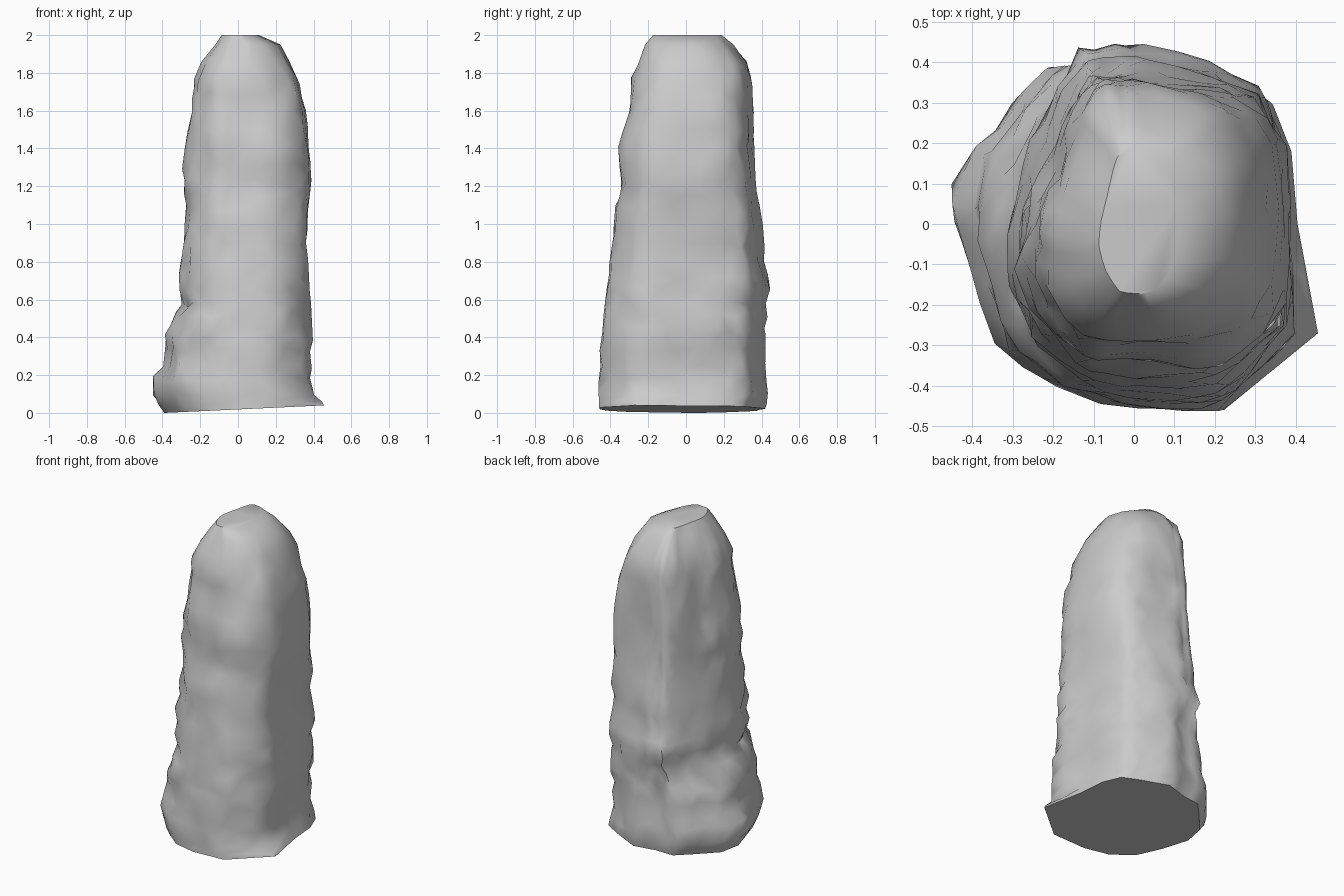
import bpy, bmesh, random
from mathutils import Vector, noise

if "Cube" in bpy.data.objects:
    bpy.data.objects.remove(bpy.data.objects["Cube"])

random.seed(4)
SEG = 32

# Outlines seen from above: foot of the rock and its upper part (matching corners)
LOW = [(.40, 0), (.385, .2), (.34, .33), (.24, .39), (.08, .47), (-.06, .43), (-.2, .42), (-.3, .32),
       (-.43, .18), (-.46, .03), (-.4, -.15), (-.32, -.31), (-.18, -.41), (0, -.455), (.22, -.46), (.45, -.27)]
HIGH = [(.355, 0), (.345, .19), (.30, .29), (.18, .345), (0, .365), (-.06, .37), (-.11, .37), (-.17, .26),
        (-.22, .13), (-.265, .02), (-.295, -.1), (-.23, -.21), (-.12, -.30), (0, -.305), (.2, -.32), (.345, -.2)]

# Silhouette rows: z, value at minus side, value at plus side
X_ROWS = [(0, .39, .455), (.04, .42, .445), (.1, .46, .42), (.2, .45, .395), (.25, .41, .4), (.4, .4, .405),
          (.44, .36, .405), (.5, .35, .4), (.58, .315, .395), (.63, .335, .39), (.75, .335, .38), (.9, .31, .37),
          (1.05, .295, .375), (1.2, .30, .39), (1.35, .29, .385), (1.5, .28, .365), (1.6, .268, .355),
          (1.75, .25, .325), (1.85, .205, .28), (1.95, .135, .215), (2, .09, .11)]
Y_ROWS = [(0, .46, .42), (.1, .46, .44), (.3, .455, .42), (.58, .44, .43), (.67, .43, .46), (.8, .41, .41),
          (1, .385, .415), (1.1, .37, .385), (1.18, .345, .37), (1.4, .355, .36), (1.6, .315, .355),
          (1.75, .30, .36), (1.85, .265, .33), (1.95, .22, .25), (2, .18, .19)]
HEIGHTS = [0, .04, .1, .18, .25, .33, .4, .45, .52, .58, .65, .72, .8, .89, .98, 1.08, 1.16, 1.23, 1.31,
           1.4, 1.5, 1.6, 1.68, 1.76, 1.85, 1.95, 2]


def lookup(rows, z):
    for a, b in zip(rows, rows[1:]):
        if z <= b[0]:
            t = (z - a[0]) / (b[0] - a[0])
            return a[1] + (b[1] - a[1]) * t, a[2] + (b[2] - a[2]) * t
    return rows[-1][1:]


def unit_outline(pts):
    lo = [-min(p[i] for p in pts) for i in (0, 1)]
    hi = [max(p[i] for p in pts) for i in (0, 1)]
    return [Vector([p[i] / (hi[i] if p[i] > 0 else lo[i]) for i in (0, 1)]) for p in pts]


def sample(outline, t):
    n = len(outline)
    i = int(t) % n
    return outline[i].lerp(outline[(i + 1) % n], t - int(t))


low, high = unit_outline(LOW), unit_outline(HIGH)
bm = bmesh.new()
rings = []
last = len(HEIGHTS) - 1
for k, z in enumerate(HEIGHTS):
    xm, xp = lookup(X_ROWS, z)
    ym, yp = lookup(Y_ROWS, z)
    blend = min(1, z / 1.3)
    crown = .75 * min(1, max(0, (z - 1.5) / .3))
    ring = []
    for s in range(SEG):
        inner = 1 < k < last
        wob = random.uniform(-.25, .25) if inner else 0
        t = (s + .5 * (k % 2) * inner + wob) * len(LOW) / SEG % len(LOW)
        u = sample(low, t).lerp(sample(high, t), blend)
        # the crown loses its corners
        u = u.lerp(u / max(1, u.length), crown)
        p = Vector((u.x * (xp if u.x > 0 else xm), u.y * (yp if u.y > 0 else ym), z))
        if inner:
            # chipped surface, rougher on the left and back
            rough = 1 + .5 * max(0, -u.x)
            chip = noise.noise(p * 5.5) * .016 + noise.noise(p * 12) * .012
            chip += random.uniform(-.007, .005)
            p += Vector((u.x, u.y, 0)).normalized() * chip * rough
            if k < last - 1:
                p.z += random.uniform(-.018, .018)
        # slanted foot
        if k < 2:
            p.z += (p.x + .39) * .047 * (1 - k * .5)
        p.x = min(.463, max(-.463, p.x))
        p.y = min(.463, max(-.463, p.y))
        ring.append(bm.verts.new(p))
    rings.append(ring)

# Rock sides, triangulated with staggered rows
for k, (a, b) in enumerate(zip(rings, rings[1:])):
    for s in range(SEG):
        n = (s + 1) % SEG
        if k % 2 == 0:
            bm.faces.new((a[s], a[n], b[s]))
            bm.faces.new((a[n], b[n], b[s]))
        else:
            bm.faces.new((a[s], a[n], b[n]))
            bm.faces.new((a[s], b[n], b[s]))
# Foot and flat tip
bm.faces.new(rings[0][::-1])
bm.faces.new(rings[-1])
bmesh.ops.recalc_face_normals(bm, faces=bm.faces)

mesh = bpy.data.meshes.new("rock_pillar")
bm.to_mesh(mesh)
bm.free()
rock = bpy.data.objects.new("rock_pillar", mesh)
bpy.context.collection.objects.link(rock)
bpy.context.view_layer.objects.active = rock
rock.select_set(True)
bpy.ops.object.shade_smooth_by_angle(angle=0.8)
